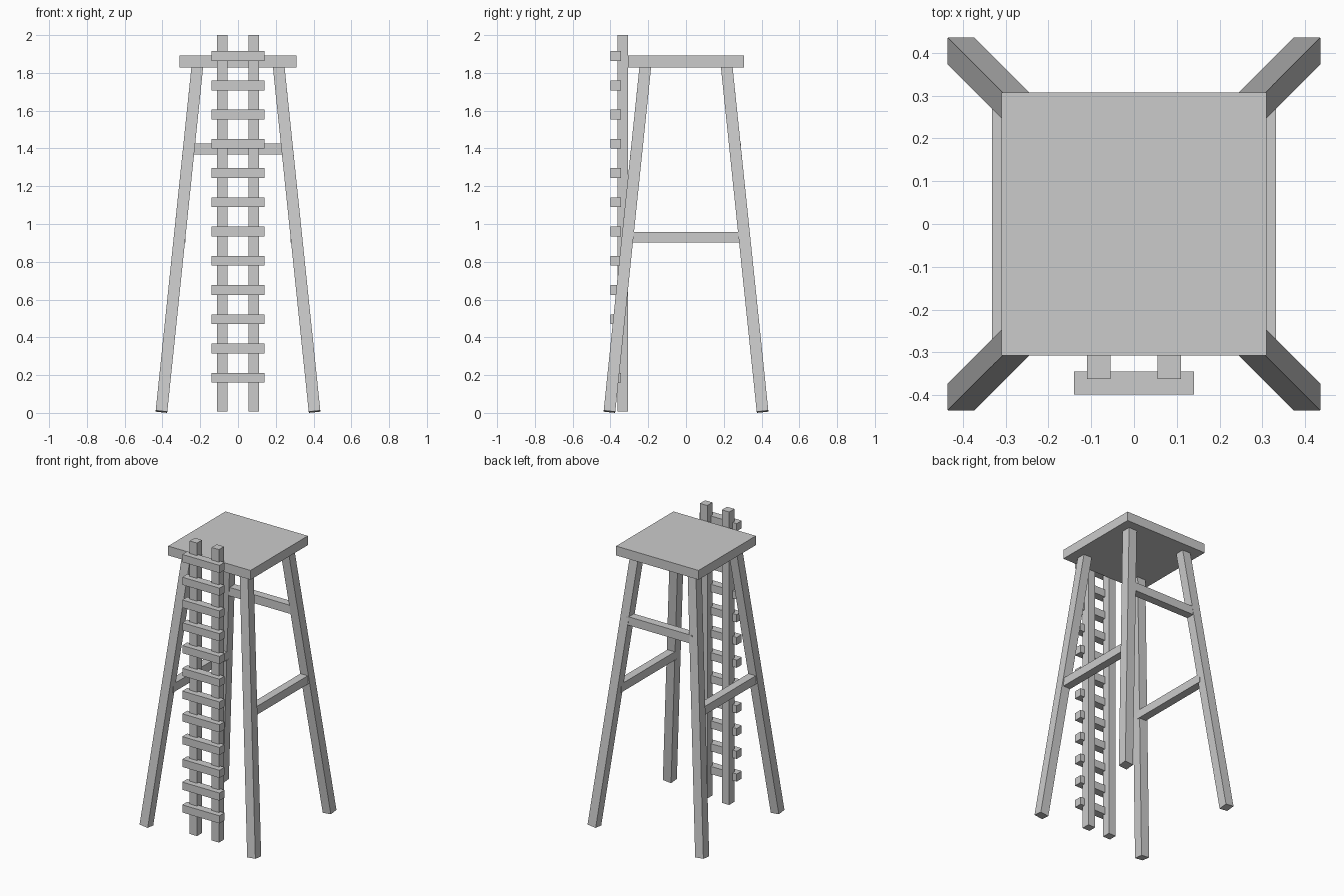
import bpy, bmesh
from mathutils import Vector

if "Cube" in bpy.data.objects:
    bpy.data.objects.remove(bpy.data.objects["Cube"])


def mesh_object(name, verts):
    # eight corners: bottom loop then top loop
    faces = [(3, 2, 1, 0), (4, 5, 6, 7)]
    faces += [(i, (i + 1) % 4, (i + 1) % 4 + 4, i + 4) for i in range(4)]
    me = bpy.data.meshes.new(name)
    me.from_pydata(verts, [], faces)
    bm = bmesh.new()
    bm.from_mesh(me)
    bmesh.ops.recalc_face_normals(bm, faces=bm.faces)
    bm.to_mesh(me)
    bm.free()
    ob = bpy.data.objects.new(name, me)
    bpy.context.collection.objects.link(ob)
    return ob


CORNERS = [(-1, -1), (1, -1), (1, 1), (-1, 1)]


def box(name, x, y, z):
    verts = [(x[(a + 1) // 2], y[(b + 1) // 2], h) for h in z for a, b in CORNERS]
    return mesh_object(name, verts)


FOOT, SLOPE, HALF = 0.406, 0.104, 0.031


def leg(name, sx, sy):
    # splayed square post, ends cut square to its axis
    verts = []
    for z in (0.0065, 1.85):
        c = FOOT - SLOPE * z
        for a, b in CORNERS:
            lift = SLOPE * HALF * (a + b)
            off = SLOPE * lift
            verts.append(Vector((sx * (c + a * HALF - off), sy * (c + b * HALF - off), z + lift)))
    return mesh_object(name, verts)


# platform
box("platform", (-0.31, 0.31), (-0.308, 0.308), (1.828, 1.891))

# four splayed legs
for sx, side in ((-1, "left"), (1, "right")):
    for sy, end in ((-1, "front"), (1, "back")):
        leg(f"{end}_{side}_leg", sx, sy)

# side braces and back brace
for s, side in ((-1, "left"), (1, "right")):
    xs = sorted((s * 0.277, s * 0.332))
    box(f"{side}_brace", xs, (-0.30, 0.30), (0.901, 0.958))
box("back_brace", (-0.25, 0.25), (0.234, 0.29), (1.367, 1.425))

# ladder rails
for s, side in ((-1, "left"), (1, "right")):
    xs = sorted((s * 0.055, s * 0.11))
    box(f"{side}_ladder_rail", xs, (-0.362, -0.307), (0.008, 2.0))

# ladder rungs
for i in range(12):
    z = 0.186 + i * 0.1548
    box(f"ladder_rung_{i + 1}", (-0.14, 0.14), (-0.399, -0.345), (z - 0.026, z + 0.026))
